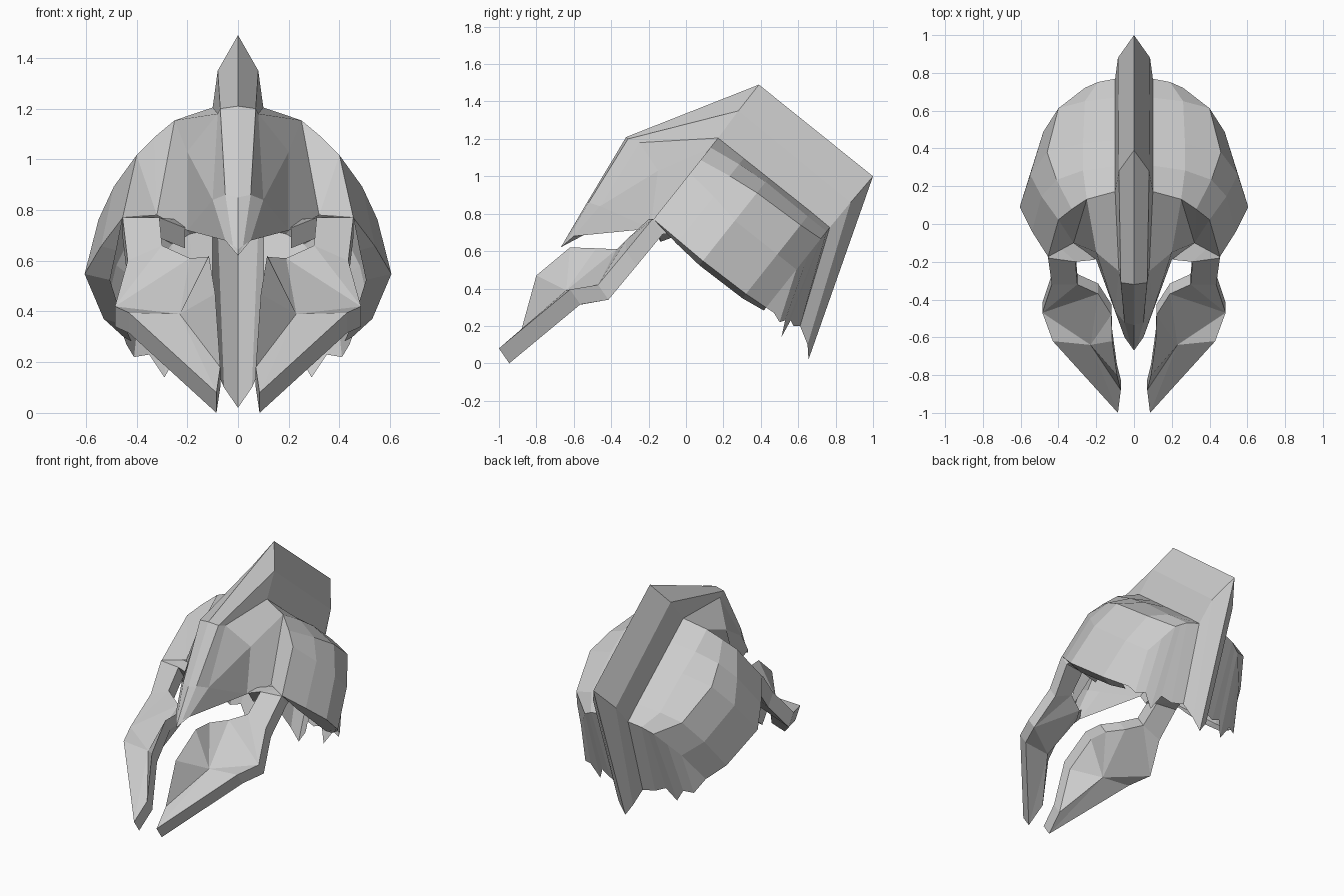
import bpy, bmesh
from mathutils import Vector

if "Cube" in bpy.data.objects:
    bpy.data.objects.remove(bpy.data.objects["Cube"])


def local(x, u, v):
    # helmet axes: u runs back along the tilted dome, v runs up across it
    return (x, 0.783 * u + 0.622 * v, -0.622 * u + 0.783 * v)


def part(name, verts, faces, thick=0.0, extrude=None):
    me = bpy.data.meshes.new(name)
    me.from_pydata(verts, [], faces)
    bm = bmesh.new()
    bm.from_mesh(me)
    bmesh.ops.recalc_face_normals(bm, faces=bm.faces)
    if extrude:
        front = bm.faces[:]
        g = bmesh.ops.extrude_face_region(bm, geom=front, use_keep_orig=True)
        moved = [e for e in g["geom"] if isinstance(e, bmesh.types.BMVert)]
        bmesh.ops.translate(bm, verts=moved, vec=Vector(extrude))
        bmesh.ops.recalc_face_normals(bm, faces=bm.faces)
    bm.to_mesh(me)
    bm.free()
    ob = bpy.data.objects.new(name, me)
    bpy.context.collection.objects.link(ob)
    if thick:
        s = ob.modifiers.new("Thickness", "SOLIDIFY")
        s.thickness, s.offset = thick, 0
    m = ob.modifiers.new("Mirror", "MIRROR")
    m.use_clip = True
    m.merge_threshold = 0.0005
    return ob


def loft(name, rings, thick=0.0):
    n = len(rings[0])
    verts = [p for r in rings for p in r]
    faces = [(i * n + j, i * n + j + 1, (i + 1) * n + j + 1, (i + 1) * n + j)
             for i in range(len(rings) - 1) for j in range(n - 1)]
    return part(name, verts, faces, thick)


# Dome side: sections (x, v) from lower rim to crest at each u
sections = [
    (-0.615, [(.455, .495), (.40, .81), (.33, .90), (.25, .985), (.10, 1.05)]),
    (-0.44, [(.54, .49), (.49, .79), (.41, .93), (.27, 1.01), (.10, 1.05)]),
    (-0.27, [(.605, .485), (.55, .76), (.46, .95), (.27, 1.025), (.10, 1.05)]),
    (0.02, [(.53, .49), (.48, .76), (.40, .96), (.26, 1.02), (.10, 1.05)]),
    (0.15, [(.45, .50), (.38, .76), (.26, .97), (.19, 1.02), (.10, 1.047)]),
]
rings = [[local(x, u, v) for x, v in pts] for u, pts in sections]
loft("dome", rings)

# Inward lip along the lower rim of the dome
lips = [(0, 0), (.06, .02), (.10, .03), (.08, .03), (.03, .02)]
loft("dome_lip", [[r[0], local(p[0][0] - dx, u, p[0][1] - dv)]
                  for r, (u, p), (dx, dv) in zip(rings, sections, lips)])

# Fluted neck skirt fanning down from the back of the dome
hem = [(.44, .47, .27), (.41, .50, .22), (.35, .53, .23), (.29, .51, .14),
       (.24, .56, .23), (.17, .575, .20), (.10, .61, .20)]
top = []
for a, b in zip(rings[-1], rings[-1][1:]):
    top += [a, tuple((Vector(a) + Vector(b)) / 2)]
top = [top[0], top[2], top[3], top[4], top[5], top[6], rings[-1][4]]
loft("neck_skirt", [top, hem])

# Crest running from the nose over the top and down the neck
tip, side = (0, -.67, .62), (.05, -.60, .68)
base_a, low = (.08, -.25, 1.18), (.10, -.46, .84)
crest = [
    [(0, -.655, .645), (.02, -.63, .66), side],
    [(0, -.535, .85), (.05, -.52, .86), low],
    [(0, -.32, 1.21), (.07, -.31, 1.20), base_a],
    [(0, .39, 1.49), (.08, .28, 1.35), rings[0][4]],
    [(0, 1.0, 1.0), (.085, .88, .86), rings[-1][4]],
    [(0, .655, .02), (.055, .65, .10), hem[-1]],
]
loft("crest", crest)

# Nose point closing the crest at the front
part("nose_point", [tip, (0, -.655, .645), (.02, -.63, .66), side, (0, -.52, .70)],
     [(0, 1, 2), (0, 2, 3), (0, 3, 4)])

# Forehead plates stepping from the dome arch to the brow and nose
P, Q, R = (.20, -.15, 1.03), (.20, -.19, .72), (.32, -.10, .78)
arch = rings[0]
part("forehead",
     [base_a, arch[4], arch[3], P, Q, low, arch[1], R, arch[0], side, arch[2]],
     [(0, 1, 2, 3), (0, 3, 5), (3, 4, 5), (3, 2, 7, 4), (2, 10, 7), (10, 6, 7),
      (6, 8, 7), (5, 4, 9)])

# Cheek guard: outer edge, inner edge, eye rim, brow bar and crease
cheek = [
    (.455, -.18, .77), (.435, -.32, .60), (.485, -.47, .42), (.43, -.62, .395),
    (.085, -1.0, .08),
    (.07, -.88, .18), (.09, -.80, .47), (.115, -.62, .62),
    (.12, -.48, .615), (.19, -.37, .61), (.30, -.32, .66), (.31, -.20, .77),
    (.23, -.64, .39),
    (.21, -.19, .73), (.21, -.11, .76), (.43, -.09, .78),
]
part("cheek_guard", cheek,
     [(0, 1, 10, 11), (1, 2, 10), (10, 2, 9), (9, 2, 12), (9, 12, 8), (8, 12, 7),
      (2, 3, 12), (3, 4, 12), (4, 5, 12), (5, 6, 12), (6, 7, 12),
      (0, 11, 15), (11, 13, 14, 15)],
     extrude=(0, .055, -.08))
